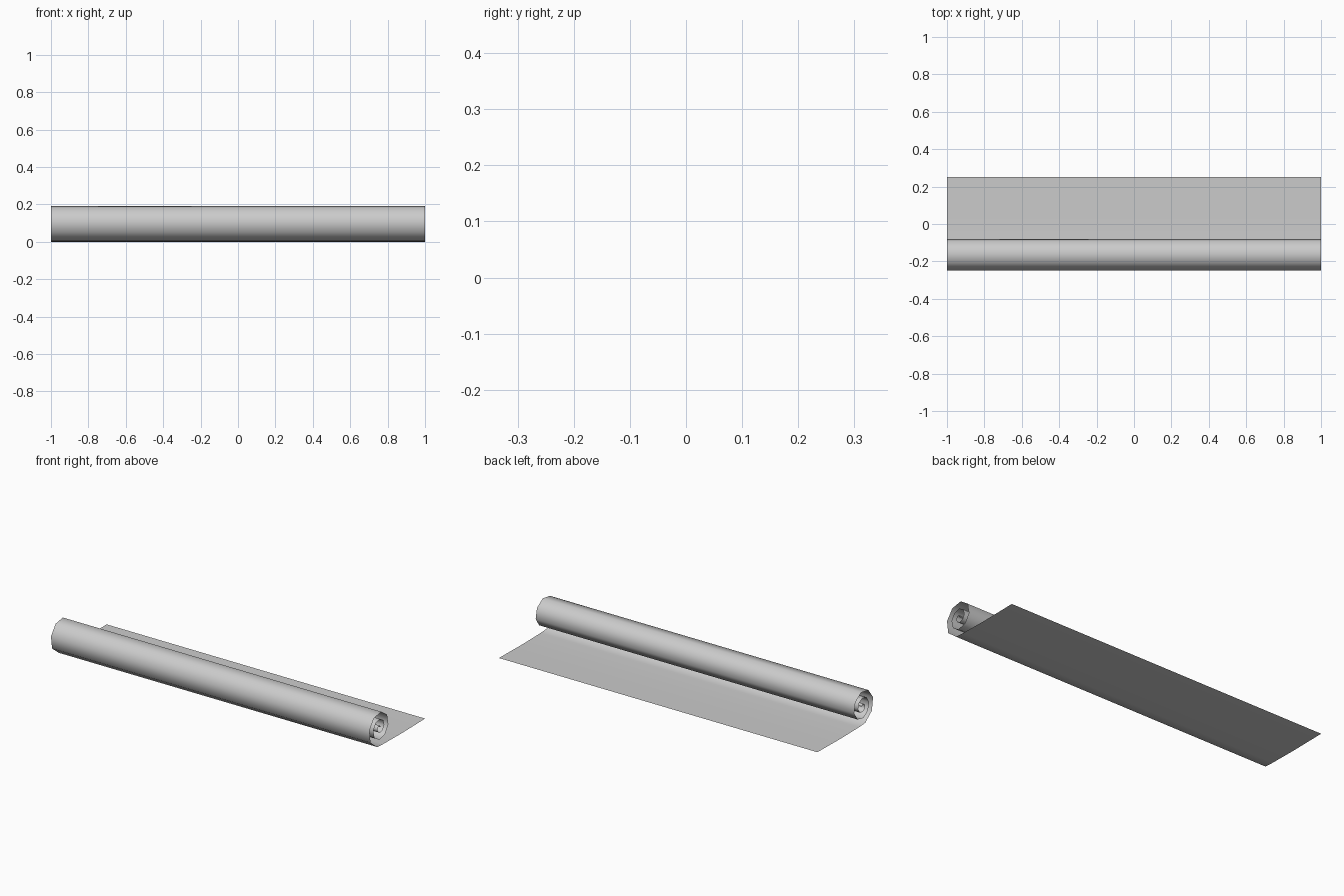
import bpy
import bmesh
from math import cos, sin, radians
from mathutils import Vector

default_cube = bpy.data.objects.get("Cube")
if default_cube:
    bpy.data.objects.remove(default_cube, do_unlink=True)

LENGTH = 2.0
ROLL_CENTRE = Vector((0, -0.156, 0.107))


def make_material(name, colour):
    material = bpy.data.materials.new(name)
    material.use_nodes = True
    material.diffuse_color = colour
    material.node_tree.nodes["Principled BSDF"].inputs["Base Color"].default_value = colour
    return material


def spiral_point(step):
    """Corner of the roll, winding inwards as step grows."""
    angle = radians(169 - 44 * step)
    radius = 0.095 - 0.0046 * step
    return ROLL_CENTRE + radius * Vector((0, cos(angle), sin(angle)))


# Profile: flat sheet from the back edge, then the rolled-up part
flat_part = [Vector((0, y, z)) for y, z in ((0.25, 0.003), (0.04, 0.0), (-0.125, 0.002))]
rolled_part = [spiral_point(step) for step in range(-2, 21)]
profile = flat_part + rolled_part

# Sweep the profile along the width of the mat
bm = bmesh.new()
half = Vector((LENGTH / 2, 0, 0))
left_edge = [bm.verts.new(point + half) for point in profile]
right_edge = [bm.verts.new(point - half) for point in profile]
for i in range(len(profile) - 1):
    face = bm.faces.new((left_edge[i], left_edge[i + 1], right_edge[i + 1], right_edge[i]))
    face.smooth = True
bm.normal_update()

# The flat part faces upwards
if bm.faces[:][0].normal.z < 0:
    bmesh.ops.reverse_faces(bm, faces=bm.faces[:])

mesh = bpy.data.meshes.new("rolled_mat")
bm.to_mesh(mesh)
bm.free()
mesh.materials.append(make_material("light grey", (0.6, 0.6, 0.6, 1)))
rolled_mat = bpy.data.objects.new("rolled_mat", mesh)
bpy.context.collection.objects.link(rolled_mat)
